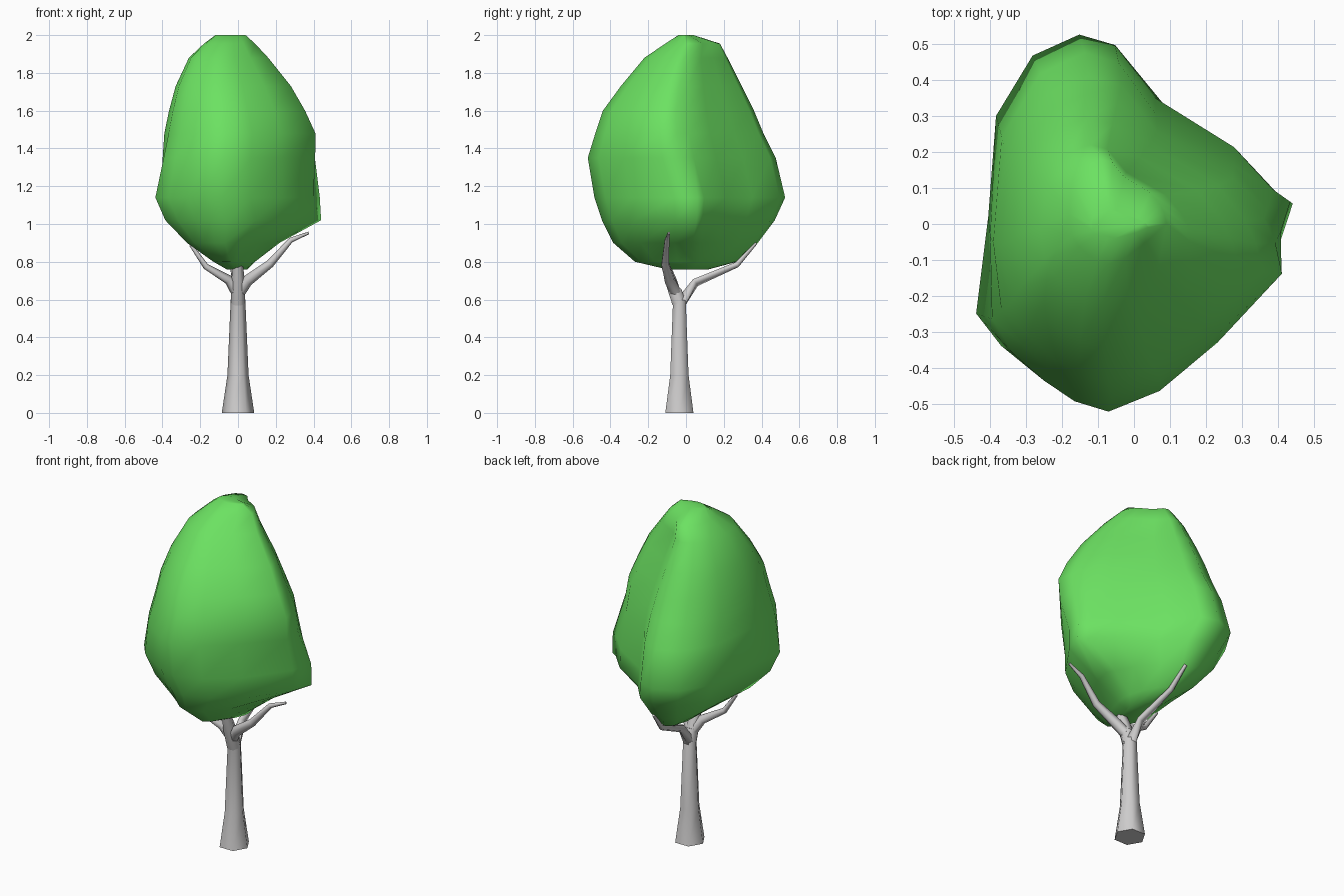
import bpy, bmesh, math
from mathutils import Vector


def material(name, rgb):
    m = bpy.data.materials.new(name)
    m.diffuse_color = (*rgb, 1)
    return m


bark = material("grey bark", (0.62, 0.61, 0.61))
leaf = material("leaf green", (0.15, 0.76, 0.122))


def loft(name, rings, mat, angle):
    """Skin equal-sized rings of points and cap both ends."""
    bm = bmesh.new()
    loops = [[bm.verts.new(p) for p in ring] for ring in rings]
    n = len(loops[0])
    for a, b in zip(loops, loops[1:]):
        for i in range(n):
            j = (i + 1) % n
            bm.faces.new((a[i], a[j], b[j], b[i]))
    bm.faces.new(loops[0][::-1])
    bm.faces.new(loops[-1])
    bmesh.ops.recalc_face_normals(bm, faces=bm.faces)
    me = bpy.data.meshes.new(name)
    bm.to_mesh(me)
    bm.free()
    me.materials.append(mat)
    me.shade_smooth()
    me.set_sharp_from_angle(angle=math.radians(angle))
    ob = bpy.data.objects.new(name, me)
    bpy.context.collection.objects.link(ob)
    return ob


def limb(name, path, sides=6):
    """Tapered tube along (x, y, z, radius) points."""
    pts = [Vector(p[:3]) for p in path]
    rings = []
    for i, p in enumerate(pts):
        d = (pts[min(i + 1, len(pts) - 1)] - pts[max(i - 1, 0)]).normalized()
        side = Vector((0, 1, 0)) if abs(d.y) < 0.6 else Vector((1, 0, 0))
        u = side.cross(d).normalized()
        v = d.cross(u)
        rings.append([p + path[i][3] * (u * math.cos(t) + v * math.sin(t))
                      for t in (k * math.tau / sides for k in range(sides))])
    return loft(name, rings, bark, 75)


# Trunk with flared foot, and the forked branches
limb("trunk", [(0, -0.035, 0, 0.086), (0, -0.035, 0.2, 0.056),
               (0, -0.035, 0.59, 0.039), (0, -0.055, 0.65, 0.035)])
limb("branch_right", [(0.01, -0.055, 0.64, 0.03), (0.05, -0.085, 0.70, 0.03),
                      (0.17, -0.11, 0.79, 0.022), (0.28, -0.10, 0.915, 0.014),
                      (0.375, -0.09, 0.953, 0.007)])
limb("branch_left", [(-0.01, -0.055, 0.64, 0.028), (-0.05, -0.08, 0.705, 0.025),
                     (-0.17, -0.115, 0.775, 0.016), (-0.25, -0.11, 0.89, 0.009)])
limb("branch_back", [(0, -0.03, 0.58, 0.032), (-0.01, 0.05, 0.69, 0.022),
                     (-0.03, 0.27, 0.785, 0.015), (-0.05, 0.37, 0.90, 0.009)])
limb("branch_front", [(0, -0.04, 0.58, 0.038), (0, -0.08, 0.70, 0.036),
                      (0, -0.12, 0.82, 0.022)])

# Crown: lobed plans for its foot, widest part and upper part, in matching order
widest = [(0.44, 0.05), (0.39, 0.08), (0.28, 0.20), (0.06, 0.34), (-0.05, 0.49),
          (-0.15, 0.52), (-0.28, 0.46), (-0.38, 0.29), (-0.40, 0.0), (-0.44, -0.28),
          (-0.37, -0.37), (-0.27, -0.43), (-0.18, -0.49), (-0.08, -0.52),
          (0.07, -0.46), (0.24, -0.32), (0.40, -0.08)]
foot = list(widest)
foot[1:5] = [(0.41, 0.13), (0.33, 0.27), (0.17, 0.41), (0.02, 0.50)]
upper = list(widest)
upper[0:3] = [(0.42, -0.02), (0.385, 0.06), (0.29, 0.19)]
upper[7:11] = [(-0.40, 0.27), (-0.44, -0.02), (-0.415, -0.24), (-0.35, -0.35)]
upper[16] = (0.44, -0.12)

# height, x min, x max, y min, y max, share of foot plan, share of upper plan
levels = [(0.76, -0.06, 0.05, -0.10, 0.12, 1, 0), (0.80, -0.13, 0.09, -0.27, 0.27, 1, 0),
          (0.90, -0.27, 0.22, -0.385, 0.38, 0.6, 0),
          (1.02, -0.385, 0.44, -0.445, 0.47, 0.1, 0),
          (1.14, -0.44, 0.435, -0.485, 0.525, 0, 0.1),
          (1.35, -0.41, 0.42, -0.52, 0.475, 0, 0.7), (1.48, -0.39, 0.41, -0.48, 0.41, 0, 1),
          (1.60, -0.365, 0.355, -0.44, 0.36, 0, 1), (1.73, -0.33, 0.28, -0.345, 0.295, 0, 1),
          (1.88, -0.26, 0.16, -0.22, 0.22, 0, 1), (1.955, -0.18, 0.09, -0.11, 0.18, 0, 1),
          (2.0, -0.12, 0.04, -0.04, 0.04, 0, 1)]
rings = []
for z, x0, x1, y0, y1, f, u in levels:
    ring = []
    for w, a, b in zip(widest, foot, upper):
        x, y = (w[k] + f * (a[k] - w[k]) + u * (b[k] - w[k]) for k in (0, 1))
        ring.append((x0 + (x + 0.44) / 0.88 * (x1 - x0),
                     y0 + (y + 0.52) / 1.04 * (y1 - y0), z))
    rings.append(ring)
loft("crown", rings, leaf, 120)
